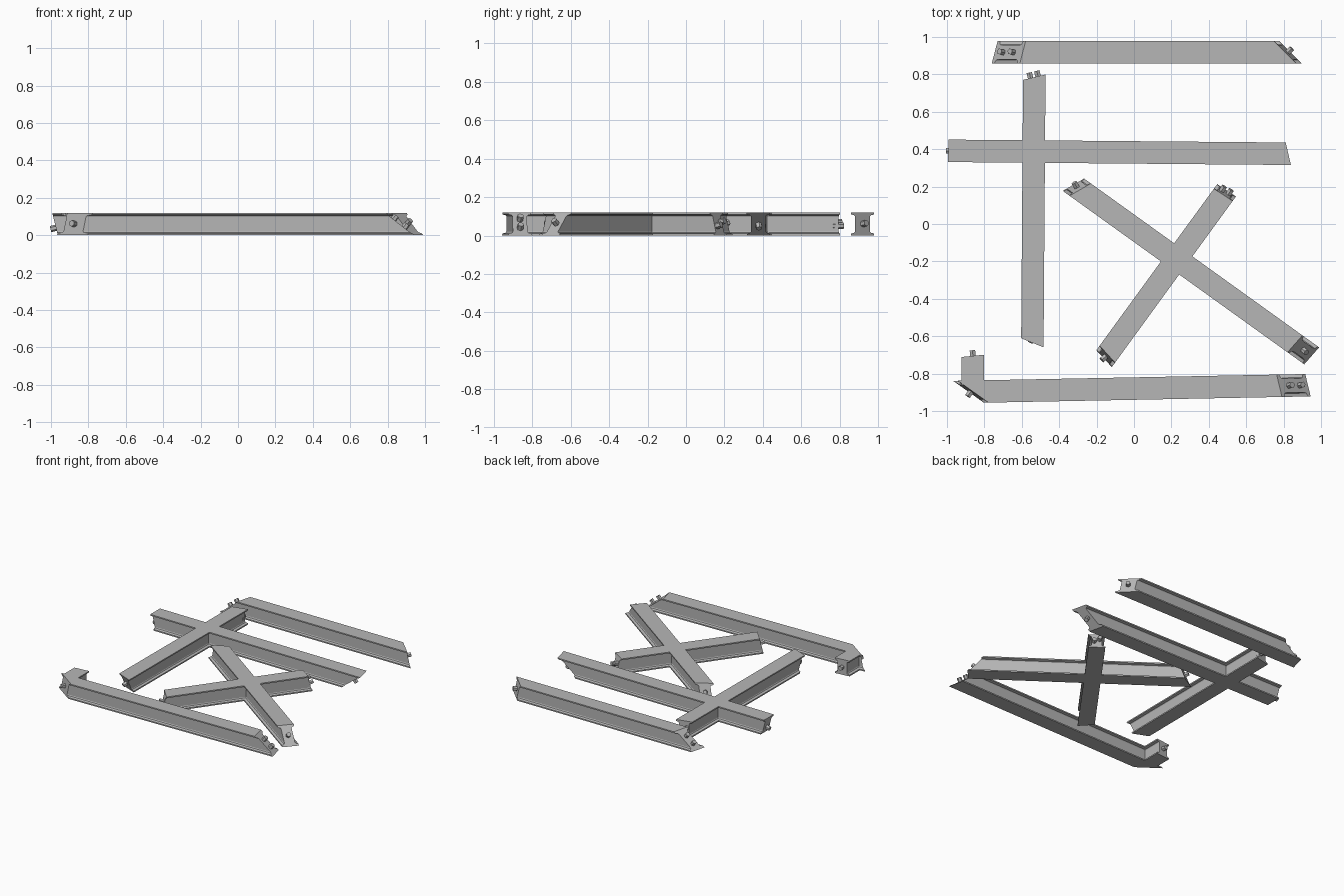
import bpy, bmesh, math
from mathutils import Vector

if "Cube" in bpy.data.objects:
    bpy.data.objects.remove(bpy.data.objects["Cube"])

H = 0.12        # beam height
W = 0.06        # half width of the flanges
WEB = 0.038     # half width of the thick web

steel = bpy.data.materials.new("steel_grey")
steel.diffuse_color = (0.47, 0.47, 0.47, 1)
steel.use_nodes = True
steel.node_tree.nodes["Principled BSDF"].inputs["Base Color"].default_value = steel.diffuse_color

# Beam section (across, up): thin flanges with tapered roots and a thick web
right = [(W, 0), (W, 0.010), (WEB + 0.004, 0.015), (WEB, 0.021)]
right += [(v, H - z) for v, z in reversed(right)]
SECTION = right + [(-v, z) for v, z in reversed(right)]


def finish(name, bm):
    bmesh.ops.recalc_face_normals(bm, faces=bm.faces)
    mesh = bpy.data.meshes.new(name)
    bm.to_mesh(mesh)
    bm.free()
    mesh.materials.append(steel)
    obj = bpy.data.objects.new(name, mesh)
    bpy.context.collection.objects.link(obj)
    return obj


def bolt(name, point, axis):
    """Six-sided stub sticking out of a beam end."""
    bm = bmesh.new()
    bmesh.ops.create_cone(bm, cap_ends=True, segments=6, radius1=0.017,
                          radius2=0.017, depth=0.06)
    obj = finish(name, bm)
    obj.rotation_mode = 'QUATERNION'
    obj.rotation_quaternion = axis.to_track_quat('Z', 'Y')
    obj.location = point


def beam(name, p0, p1, cut0, cut1, bolts0=(), bolts1=()):
    """Beam from p0 to p1 (floor level); each cut is (skew across, shift at top)."""
    a, b = Vector((*p0, 0)), Vector((*p1, 0))
    length = (b - a).length
    along = (b - a).normalized()
    across = Vector((-along.y, along.x, 0))
    up = Vector((0, 0, 1))

    def place(base, cut, v, z):
        u = base + cut[0] * v + cut[1] * z / H
        return a + along * u + across * v + up * z

    bm = bmesh.new()
    rings = [[bm.verts.new(place(base, cut, v, z)) for v, z in SECTION]
             for base, cut in ((0, cut0), (length, cut1))]
    n = len(SECTION)
    for i in range(n):
        j = (i + 1) % n
        bm.faces.new((rings[0][i], rings[0][j], rings[1][j], rings[1][i]))
    for ring in rings:
        bm.faces.new(ring)
    obj = finish(name, bm)

    for base, cut, spots, sign in ((0, cut0, bolts0, -1), (length, cut1, bolts1, 1)):
        normal = (along - across * cut[0] - up * cut[1] / H).normalized() * sign
        for v, z in spots:
            bolt(name + "_bolt", place(base, cut, v, z), normal)
    return obj


def weld(main, other):
    """Merge a second beam into the first."""
    mod = main.modifiers.new("weld", 'BOOLEAN')
    mod.operation = 'UNION'
    mod.solver = 'EXACT'
    mod.object = other
    bpy.context.view_layer.objects.active = main
    bpy.ops.object.modifier_apply(modifier=mod.name)
    bpy.data.objects.remove(other)


ONE = [(0, 0.06)]
STACK = [(0, 0.035), (0, 0.08)]
PAIR = [(-0.02, 0.05), (0.02, 0.07)]

# Straight beam at the back
beam("back_beam", (-0.745, 0.918), (0.838, 0.918), (0.26, 0.15), (-1.0, -0.03), STACK, ONE)

# Upright cross
cross = beam("cross_long_beam", (-0.963, 0.391), (0.665, 0.377),
             (0, -0.03), (-0.24, 0.16), [(0, 0.04)], ONE)
weld(cross, beam("cross_side_beam", (-0.543, -0.575), (-0.533, 0.785),
                 (0.4, -0.06), (-0.25, 0), ONE, PAIR))

# Diagonal cross
diagonal = beam("diagonal_long_beam", (-0.324, 0.21), (0.95, -0.705),
                (0.45, 0.045), (0.1, -0.11), ONE, ONE)
weld(diagonal, beam("diagonal_short_beam", (-0.16, -0.72), (0.495, 0.18),
                    (0.2, 0.03), (-0.05, -0.03), ONE, PAIR))

# Front beam with a short elbow
front = beam("front_beam", (-0.885, -0.897), (0.93, -0.862),
             (-1.35, 0.025), (-0.22, -0.153), ONE, STACK)
weld(front, beam("elbow_stub", (-0.861, -0.86), (-0.861, -0.705),
                 (0, 0), (-0.1, 0), (), ONE))
